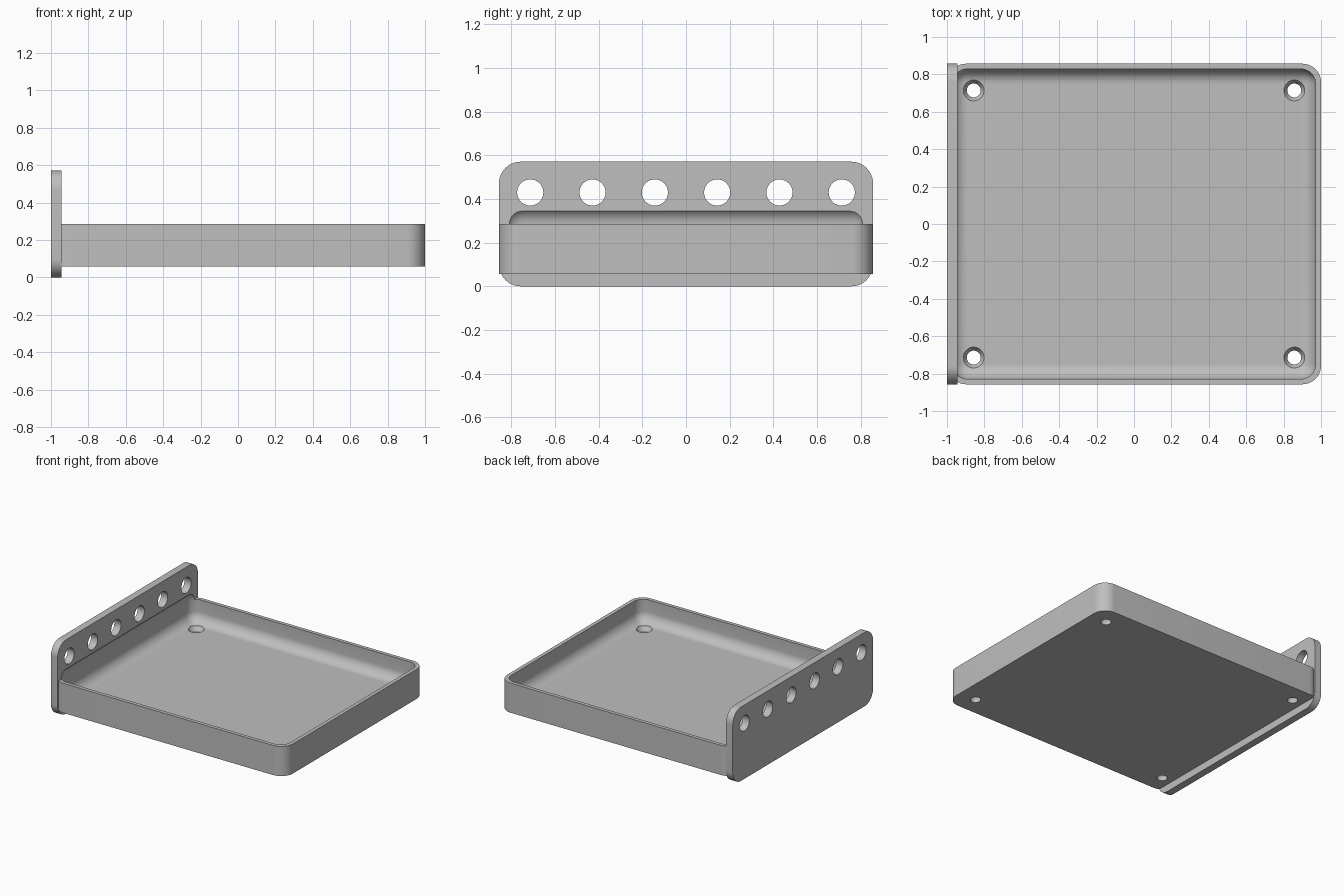
import bpy, bmesh, math
from mathutils import Matrix, Vector

if "Cube" in bpy.data.objects:
    bpy.data.objects.remove(bpy.data.objects["Cube"], do_unlink=True)

GREY = (0.52, 0.52, 0.52, 1)
grey = bpy.data.materials.new("plain grey")
grey.use_nodes = True
grey.diffuse_color = GREY
grey.node_tree.nodes["Principled BSDF"].inputs["Base Color"].default_value = GREY


def finish(name, bm):
    bmesh.ops.recalc_face_normals(bm, faces=bm.faces)
    mesh = bpy.data.meshes.new(name)
    bm.to_mesh(mesh)
    bm.free()
    mesh.materials.append(grey)
    obj = bpy.data.objects.new(name, mesh)
    bpy.context.collection.objects.link(obj)
    return obj


def rounded_box(name, low, high, radius, axis=None, segments=12):
    """Box with the edges along one axis rounded, or all edges if axis is None."""
    low, high = Vector(low), Vector(high)
    bm = bmesh.new()
    bmesh.ops.create_cube(bm, size=1)
    for v in bm.verts:
        v.co = Vector([low[i] + (v.co[i] + 0.5) * (high[i] - low[i]) for i in range(3)])
    edges = [e for e in bm.edges if axis is None
             or abs((e.verts[0].co - e.verts[1].co).normalized()[axis]) > 0.9]
    bmesh.ops.bevel(bm, geom=edges, offset=radius, segments=segments,
                    profile=0.5, affect='EDGES')
    return finish(name, bm)


def add_cone(bm, center, depth, r1, r2, turn=None):
    matrix = Matrix.Translation(center)
    if turn:
        matrix = matrix @ turn
    bmesh.ops.create_cone(bm, cap_ends=True, segments=40, radius1=r1, radius2=r2,
                          depth=depth, matrix=matrix)


def apply_boolean(obj, other, operation):
    mod = obj.modifiers.new("join or cut", 'BOOLEAN')
    mod.operation = operation
    mod.solver = 'EXACT'
    mod.object = other
    bpy.ops.object.select_all(action='DESELECT')
    bpy.context.view_layer.objects.active = obj
    obj.select_set(True)
    bpy.ops.object.modifier_apply(modifier=mod.name)
    bpy.data.objects.remove(other, do_unlink=True)


W, T = 0.857, 0.057          # half width, plate thickness
FLOOR = 0.114                # top of the tray floor

# Tray block joined to the upright end plate
body = rounded_box("tray_with_end_plate", (-0.997, -W, T), (1, W, 0.286), 0.1, axis=2)
plate = rounded_box("end_plate", (-1, -W, 0), (-1 + T, W, 0.571), 0.1, axis=0)
apply_boolean(body, plate, 'UNION')

# Soft-edged hollow, which also bites into the plate
hollow = rounded_box("hollow_cutter", (-0.971, -0.829, FLOOR), (0.971, 0.829, 0.364), 0.08)
apply_boolean(body, hollow, 'DIFFERENCE')

# Row of round holes through the plate
bm = bmesh.new()
quarter = Matrix.Rotation(math.pi / 2, 4, 'Y')
for i in range(6):
    add_cone(bm, (-1 + T / 2, (i - 2.5) * 0.2855, 0.43), 0.15, 0.06, 0.06, quarter)
apply_boolean(body, finish("plate_hole_cutter", bm), 'DIFFERENCE')

# Countersunk screw holes in the floor corners: straight shaft, then cone and clearance
for r1, r2, bottom, top in ((0.037, 0.037, 0, 0.2),
                            (0.037, 0.056, FLOOR - 0.03, FLOOR),
                            (0.056, 0.056, FLOOR - 0.0005, FLOOR + 0.06)):
    bm = bmesh.new()
    for x in (-0.857, 0.857):
        for y in (-0.714, 0.714):
            add_cone(bm, (x, y, (bottom + top) / 2), top - bottom, r1, r2)
    apply_boolean(body, finish("screw_hole_cutter", bm), 'DIFFERENCE')

# Smooth fillets with crisp edges
bpy.ops.object.select_all(action='DESELECT')
body.select_set(True)
bpy.context.view_layer.objects.active = body
bpy.ops.object.shade_smooth_by_angle(angle=math.radians(30))
